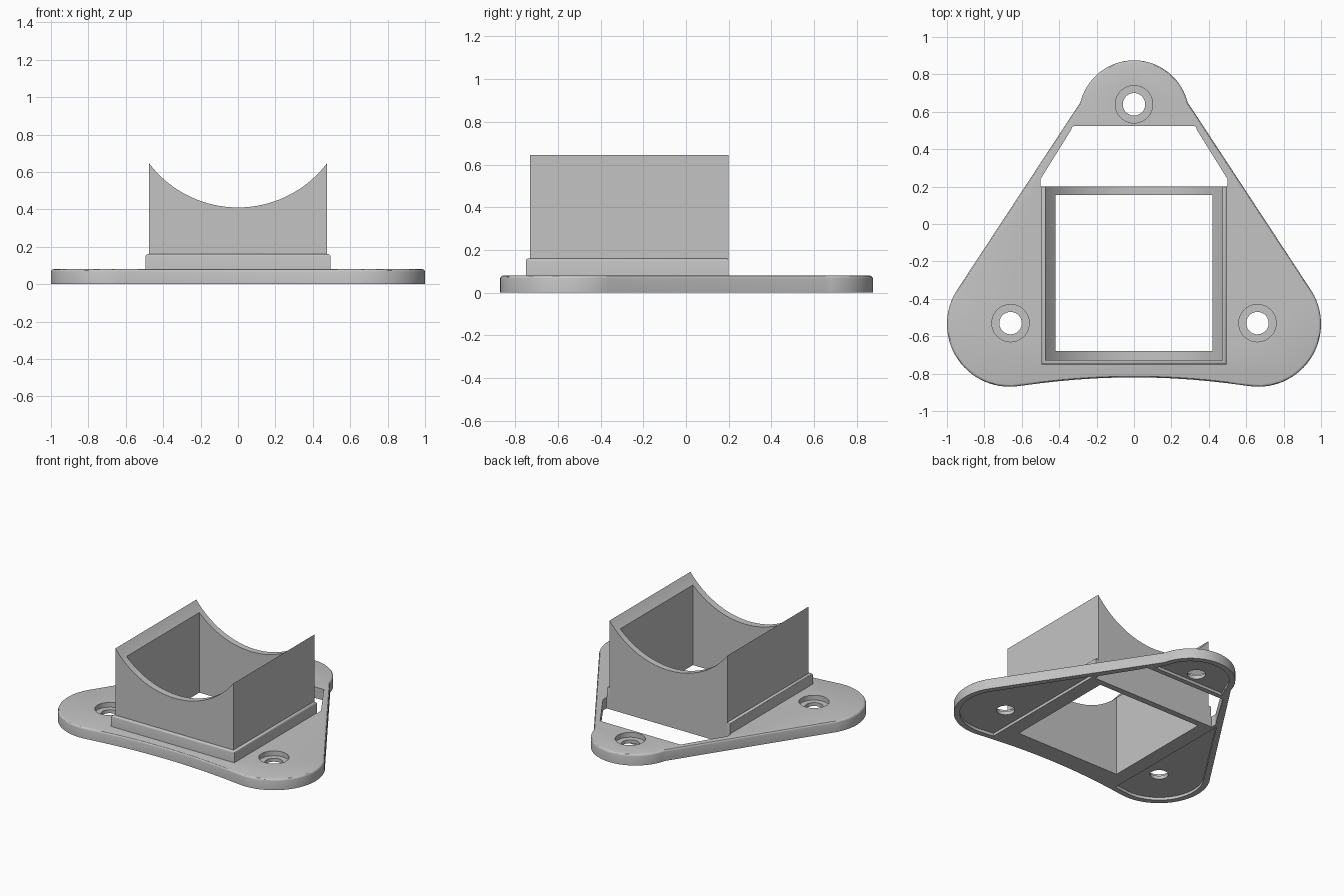
import bpy, bmesh
from math import sin, cos, radians, pi, sqrt

default = bpy.data.objects.get("Cube")
if default:
    bpy.data.objects.remove(default, do_unlink=True)

grey = bpy.data.materials.new("plain grey")
grey.use_nodes = True
colour = (0.55, 0.55, 0.55, 1)
grey.diffuse_color = colour
grey.node_tree.nodes["Principled BSDF"].inputs["Base Color"].default_value = colour


def arc(cx, cy, r, start, end, steps):
    """Points along an arc, angles in degrees."""
    angles = [radians(start + (end - start) * i / steps) for i in range(steps + 1)]
    return [(cx + r * cos(a), cy + r * sin(a)) for a in angles]


def prism(name, points, low, high, axis="z", bevel=0.0):
    """Extrude a flat outline along z or y, optionally rounding the top rim."""
    bm = bmesh.new()
    place = (lambda p, h: (p[0], p[1], h)) if axis == "z" else (lambda p, h: (p[0], h, p[1]))
    rings = [[bm.verts.new(place(p, h)) for p in points] for h in (low, high)]
    bottom, top = rings
    bm.faces.new(bottom)
    lid = bm.faces.new(top)
    for i in range(len(points)):
        j = (i + 1) % len(points)
        bm.faces.new((bottom[i], bottom[j], top[j], top[i]))
    bmesh.ops.recalc_face_normals(bm, faces=bm.faces)
    if bevel:
        bmesh.ops.bevel(bm, geom=list(lid.edges), offset=bevel, segments=3,
                        profile=0.5, affect="EDGES")
    mesh = bpy.data.meshes.new(name)
    bm.to_mesh(mesh)
    bm.free()
    mesh.materials.append(grey)
    obj = bpy.data.objects.new(name, mesh)
    bpy.context.collection.objects.link(obj)
    return obj


def rect(x, y0, y1):
    return [(-x, y0), (x, y0), (x, y1), (-x, y1)]


def cut(obj, cutters):
    """Subtract each cutter, bake the result, and discard the cutters."""
    for c in cutters:
        c.hide_render = True
        mod = obj.modifiers.new("cut", "BOOLEAN")
        mod.operation, mod.solver, mod.object = "DIFFERENCE", "EXACT", c
    bpy.context.view_layer.update()
    graph = bpy.context.evaluated_depsgraph_get()
    mesh = bpy.data.meshes.new_from_object(obj.evaluated_get(graph))
    obj.modifiers.clear()
    obj.data = mesh
    for c in cutters:
        bpy.data.objects.remove(c, do_unlink=True)


def smooth(obj):
    bpy.ops.object.select_all(action="DESELECT")
    obj.select_set(True)
    bpy.context.view_layer.objects.active = obj
    bpy.ops.object.shade_smooth_by_angle(angle=radians(30))


def mirrored(points):
    return [(-x, y) for x, y in reversed(points)]


# Base plate: rounded triangle with a bowed front edge
lobe = arc(0.665, -0.535, 0.335, 31, -99, 28)
front = [(x / 10, -0.82 - 0.125 * (x / 10) ** 2) for x in range(5, -6, -1)]
tab = arc(0, 0.58, 0.295, 166, 14, 28)
plate = prism("base_plate", tab + lobe + front + mirrored(lobe), 0, 0.08, bevel=0.014)

# Openings: square well and the rounded trapezoid window behind it
window_half = [(0.5, 0.2), (0.5, 0.24), (0.335, 0.505)] + arc(0.315, 0.505, 0.02, 30, 90, 4)
cutters = [
    prism("well_cutter", rect(0.42, -0.68, 0.155), -0.1, 0.2),
    prism("window_cutter", window_half + mirrored(window_half), -0.1, 0.2),
]

# Screw holes with counterbores
for x, y in ((0, 0.64), (0.66, -0.53), (-0.66, -0.53)):
    cutters.append(prism("hole_cutter", arc(x, y, 0.06, 0, 350, 35), -0.1, 0.2))
    cutters.append(prism("bore_cutter", arc(x, y, 0.1, 0, 350, 35), 0.045, 0.2))

# Shallow pockets under the three lobes
pocket = [(0.525, 0.22)] + arc(0.665, -0.535, 0.295, 31, -95, 24) + [(0.525, -0.815)]
tab_pocket = [(-0.285, 0.56)] + arc(0, 0.58, 0.255, 166, 14, 24) + [(0.285, 0.56)]
for shape in (pocket, mirrored(pocket), tab_pocket):
    cutters.append(prism("pocket_cutter", shape, -0.1, 0.02))
cut(plate, cutters)
smooth(plate)

# Square sleeve with a cylindrical saddle cut across its top
half, dip, peak = 0.475, 0.41, 0.645
radius = (half ** 2 + (peak - dip) ** 2) / (2 * (peak - dip))
saddle = []
for i in range(49):
    x = half - 2 * half * i / 48
    saddle.append((x, dip + radius - sqrt(radius ** 2 - x ** 2)))
sleeve = prism("saddle_sleeve", [(-half, 0.05), (half, 0.05)] + saddle, -0.73, 0.2, axis="y")
cut(sleeve, [prism("sleeve_cutter", rect(0.42, -0.68, 0.155), -0.1, 1)])
smooth(sleeve)

# Collar wrapping the sleeve on the front and both sides
collar = prism("sleeve_collar", rect(0.495, -0.75, 0.2), 0.06, 0.16, bevel=0.012)
cut(collar, [prism("collar_cutter", rect(0.47, -0.725, 0.3), -0.1, 1)])
smooth(collar)
